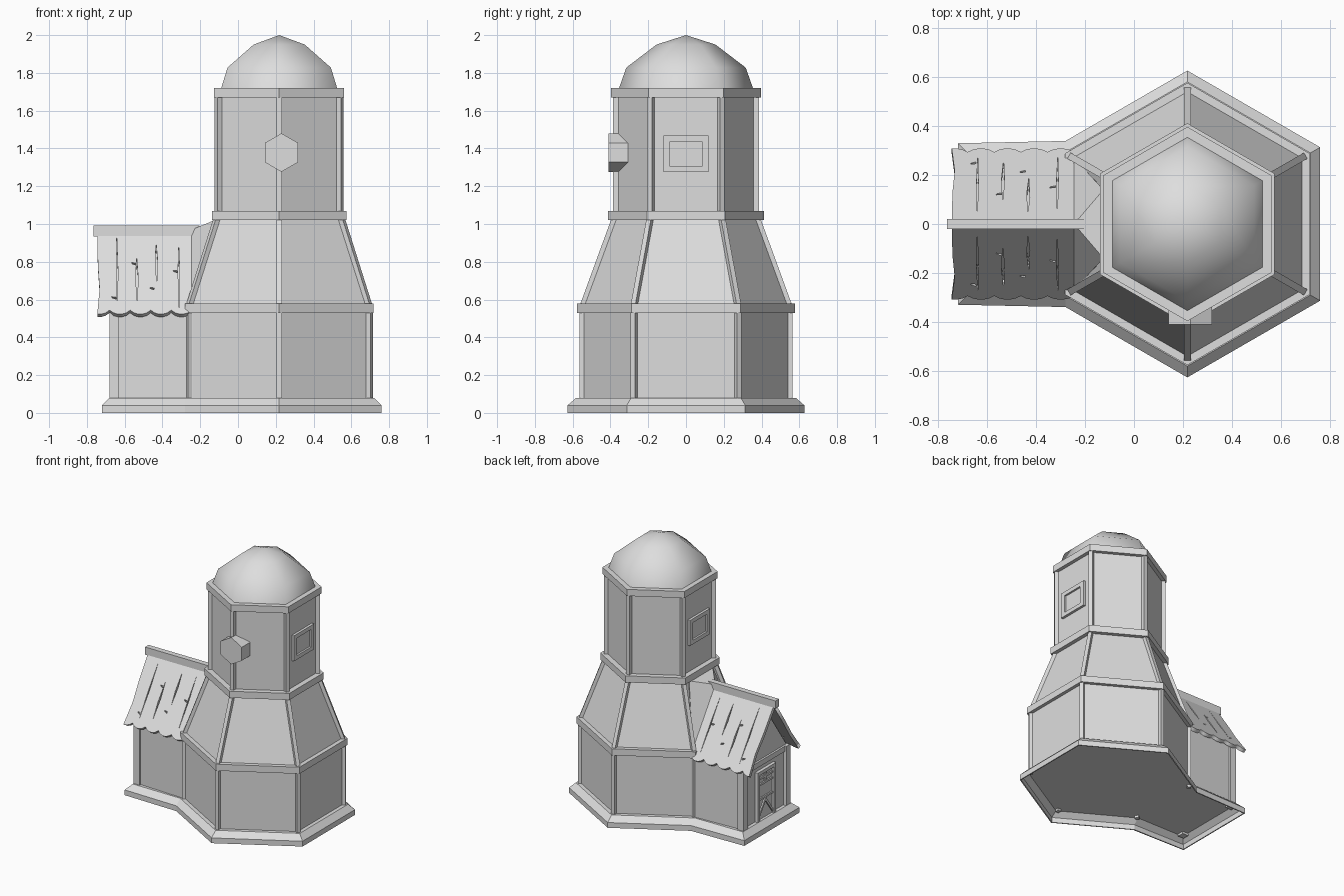
import bpy, bmesh, math
from mathutils import Vector, Matrix

scene = bpy.context.scene
if "Cube" in scene.objects:
    bpy.data.objects.remove(scene.objects["Cube"], do_unlink=True)

GREY = (0.73, 0.73, 0.73, 1)
grey = bpy.data.materials.new("plain_grey")
grey.use_nodes = True
grey.diffuse_color = GREY
grey.node_tree.nodes["Principled BSDF"].inputs["Base Color"].default_value = GREY

CX = 0.218          # tower axis
HEX = [math.radians(90 + 60 * k) for k in range(6)]


def add_mesh(name, bm):
    bmesh.ops.recalc_face_normals(bm, faces=bm.faces)
    me = bpy.data.meshes.new(name)
    bm.to_mesh(me)
    bm.free()
    me.materials.append(grey)
    ob = bpy.data.objects.new(name, me)
    scene.collection.objects.link(ob)
    return ob


def loft(name, rings):
    """Closed solid through rings of equal point count."""
    bm = bmesh.new()
    loops = [[bm.verts.new(p) for p in ring] for ring in rings]
    for a, b in zip(loops, loops[1:]):
        for i in range(len(a)):
            j = (i + 1) % len(a)
            bm.faces.new((a[i], a[j], b[j], b[i]))
    bm.faces.new(loops[0])
    bm.faces.new(loops[-1])
    return add_mesh(name, bm)


def hex_ring(r, z):
    return [(CX + r * math.cos(a), r * math.sin(a), z) for a in HEX]


def hex_stack(name, *profile):
    return loft(name, [hex_ring(r, z) for r, z in profile])


def box(name, lo, hi):
    x0, y0, z0 = lo
    x1, y1, z1 = hi
    return loft(name, [[(x0, y0, z), (x1, y0, z), (x1, y1, z), (x0, y1, z)] for z in (z0, z1)])


def hull(name, pts):
    bm = bmesh.new()
    for p in pts:
        bm.verts.new(p)
    bmesh.ops.convex_hull(bm, input=bm.verts)
    bmesh.ops.dissolve_limit(bm, angle_limit=0.01, verts=bm.verts, edges=bm.edges)
    return add_mesh(name, bm)


def corner_posts(name, r0, z0, r1, z1, half=0.014):
    """One square post on every corner of the tower."""
    for k, a in enumerate(HEX):
        radial = Vector((math.cos(a), math.sin(a), 0)) * half
        side = Vector((-math.sin(a), math.cos(a), 0)) * half
        rings = []
        for r, z in ((r0, z0), (r1, z1)):
            c = Vector((CX + r * math.cos(a), r * math.sin(a), z))
            rings.append([c + radial + side, c - radial + side, c - radial - side, c + radial - side])
        loft(f"{name}_{k + 1}", rings)


# Plinth: thin chamfered shell around tower and annex, open below, closed by a raised floor
def plinth_ring(inset, z):
    r = 0.627 - inset / math.cos(math.pi / 6)
    join_x, end_x, end_y = -0.28, -0.72 + inset, 0.33 - inset
    join_y = r - (CX - join_x) * math.tan(math.pi / 6)
    half = [(CX + r * math.cos(math.pi / 6), r / 2), (CX, r), (join_x, join_y), (end_x, end_y)]
    return [(x, y, z) for x, y in half] + [(x, -y, z) for x, y in reversed(half)]


loft("plinth", [plinth_ring(*p) for p in ((0.04, 0.08), (0, 0.04), (0, 0), (0.008, 0),
                                          (0.008, 0.038), (0.045, 0.072))])

# Tower body
hex_stack("tower_lower_wall", (0.548, 0.075), (0.548, 0.55))
hex_stack("lower_band", (0.577, 0.53), (0.577, 0.58))
hex_stack("tower_sloped_wall", (0.544, 0.57), (0.375, 1.03))
hex_stack("middle_band", (0.412, 1.02), (0.412, 1.07))
hex_stack("tower_upper_wall", (0.366, 1.06), (0.366, 1.68))
hex_stack("upper_band", (0.397, 1.67), (0.397, 1.72))
corner_posts("lower_post", 0.551, 0.055, 0.551, 0.54)
corner_posts("sloped_post", 0.548, 0.57, 0.38, 1.03)
corner_posts("upper_post", 0.372, 1.06, 0.372, 1.68)

# Smooth dome
bm = bmesh.new()
rings = [[bm.verts.new(p) for p in hex_ring(r, z)]
         for r, z in ((0.356, 1.715), (0.316, 1.828), (0.156, 1.95))]
tip = bm.verts.new((CX, 0, 2.0))
for i in range(6):
    j = (i + 1) % 6
    for a, b in zip(rings, rings[1:]):
        bm.faces.new((a[i], a[j], b[j], b[i]))
    bm.faces.new((rings[-1][i], rings[-1][j], tip))
for f in bm.faces:
    f.smooth = True
add_mesh("dome", bm)

# Hexagonal shaft box on the front
loft("shaft_box", [[(0.23 + 0.102 * math.cos(a), y, 1.378 + 0.102 * math.sin(a)) for a in HEX]
                   for y in (-0.41, -0.305)])

# Framed windows on both flat sides of the upper wall
for label, s in (("left", 1), ("right", -1)):
    x_in, x_out, x_pane = (CX + s * d for d in (0.31, 0.336, 0.322))
    box(f"window_pane_{label}", (x_in, -0.1, 1.29), (x_pane, 0.1, 1.46))
    for t in (-1, 1):
        box(f"window_side_{label}", (x_in, t * 0.085, 1.275), (x_out, t * 0.12, 1.468))
    for z in (1.275, 1.438):
        box(f"window_rail_{label}", (x_in, -0.085, z), (x_out, 0.085, z + 0.03))

# Annex walls
loft("annex_wall", [[(x, -y, 0.075), (x, -y, 0.53), (x, 0, 0.91), (x, y, 0.53), (x, y, 0.075)]
                    for x, y in ((-0.655, 0.265), (-0.2, 0.285))])
for s in (-1, 1):
    box("annex_post", (-0.68, s * 0.23, 0.055), (-0.63, s * 0.28, 0.53))
box("gable_tie_beam", (-0.67, -0.25, 0.49), (-0.64, 0.25, 0.53))

# Door with a divided window and a cross brace
DOOR = 0.11
box("door_panel", (-0.66, -DOOR, 0.075), (-0.645, DOOR, 0.45))
for s in (-1, 1):
    box("door_jamb", (-0.68, s * (DOOR - 0.025), 0.075), (-0.64, s * DOOR, 0.45))
    hull("door_brace", [(x, s * y, z) for x in (-0.67, -0.65)
                        for y, z in ((0.085, 0.09), (0.085, 0.115), (0, 0.235), (0, 0.205))])
for z in (0.23, 0.34, 0.385):
    box("door_rail", (-0.67, -0.085, z), (-0.65, 0.085, z + 0.015))
box("door_lintel", (-0.68, -DOOR, 0.43), (-0.64, DOOR, 0.455))
box("door_mullion", (-0.67, -0.008, 0.34), (-0.65, 0.008, 0.43))

# Shingled roof slopes: ragged outline with split holes
RUN, DROP = 0.295, 0.425
LENGTH = math.hypot(RUN, DROP)
X0, X1, TOP = -0.745, -0.245, 0.945


def shingle_outline():
    pts = [(X0, 0), (X1, 0)]
    steps = 23
    for i in range(steps + 1):
        t = i / steps
        wave = abs(math.sin(t * math.pi * 4.6))
        pts.append((X1 + (X0 - X1) * t, LENGTH - 0.02 + 0.026 * wave ** 0.7))
    return pts + [(X0 + 0.012, LENGTH * 0.7), (X0 + 0.003, LENGTH * 0.4)]


def split(x, v0, v1, w):
    m = v0 + (v1 - v0) * 0.45
    return [(x - 0.002, v0), (x + w, m), (x + 0.002, v1), (x - w, m + 0.03)]


def nick(x, v):
    return [(x, v), (x + 0.025, v + 0.004), (x + 0.024, v + 0.016), (x + 0.004, v + 0.008)]


splits = [(-0.64, 0.03, 0.48, 0.004), (-0.535, 0.15, 0.44, 0.006),
          (-0.432, 0.06, 0.31, 0.006), (-0.313, 0.05, 0.48, 0.004)]
nicks = [(-0.67, 0.41), (-0.565, 0.19), (-0.468, 0.35), (-0.345, 0.24)]

for label, s in (("back", 1), ("front", -1)):
    cu = bpy.data.curves.new(f"shingles_{label}", "CURVE")
    cu.dimensions, cu.fill_mode, cu.extrude = "2D", "BOTH", 0.013
    for pts in [shingle_outline()] + [split(*a) for a in splits] + [nick(*a) for a in nicks]:
        sp = cu.splines.new("POLY")
        sp.points.add(len(pts) - 1)
        for p, (x, v) in zip(sp.points, pts):
            p.co = (s * x, v, 0, 1)
        sp.use_cyclic_u = True
    helper = bpy.data.objects.new("shingle_curve", cu)
    scene.collection.objects.link(helper)
    bpy.context.view_layer.update()
    me = bpy.data.meshes.new_from_object(helper.evaluated_get(bpy.context.evaluated_depsgraph_get()))
    bpy.data.objects.remove(helper, do_unlink=True)
    me.materials.clear()
    me.materials.append(grey)
    roof = bpy.data.objects.new(f"roof_shingles_{label}", me)
    scene.collection.objects.link(roof)
    down = Vector((0, s * RUN, -DROP)) / LENGTH
    out = Vector((0, s * DROP, RUN)) / LENGTH
    basis = Matrix((Vector((s, 0, 0)), down, out)).transposed()
    roof.matrix_world = Matrix.Translation((0, 0, TOP)) @ basis.to_4x4()

# Ridge beam and the flared joint between roof and tower
box("ridge_beam", (-0.765, -0.021, 0.935), (-0.205, 0.021, 0.993))
hull("roof_joint", [(-0.245, 0, 0.97)] + [(x, s * y, z) for s in (-1, 1)
     for x, y, z in ((-0.245, 0.27, 0.57), (-0.125, 0.14, 1.02), (-0.12, 0.15, 0.6))])
